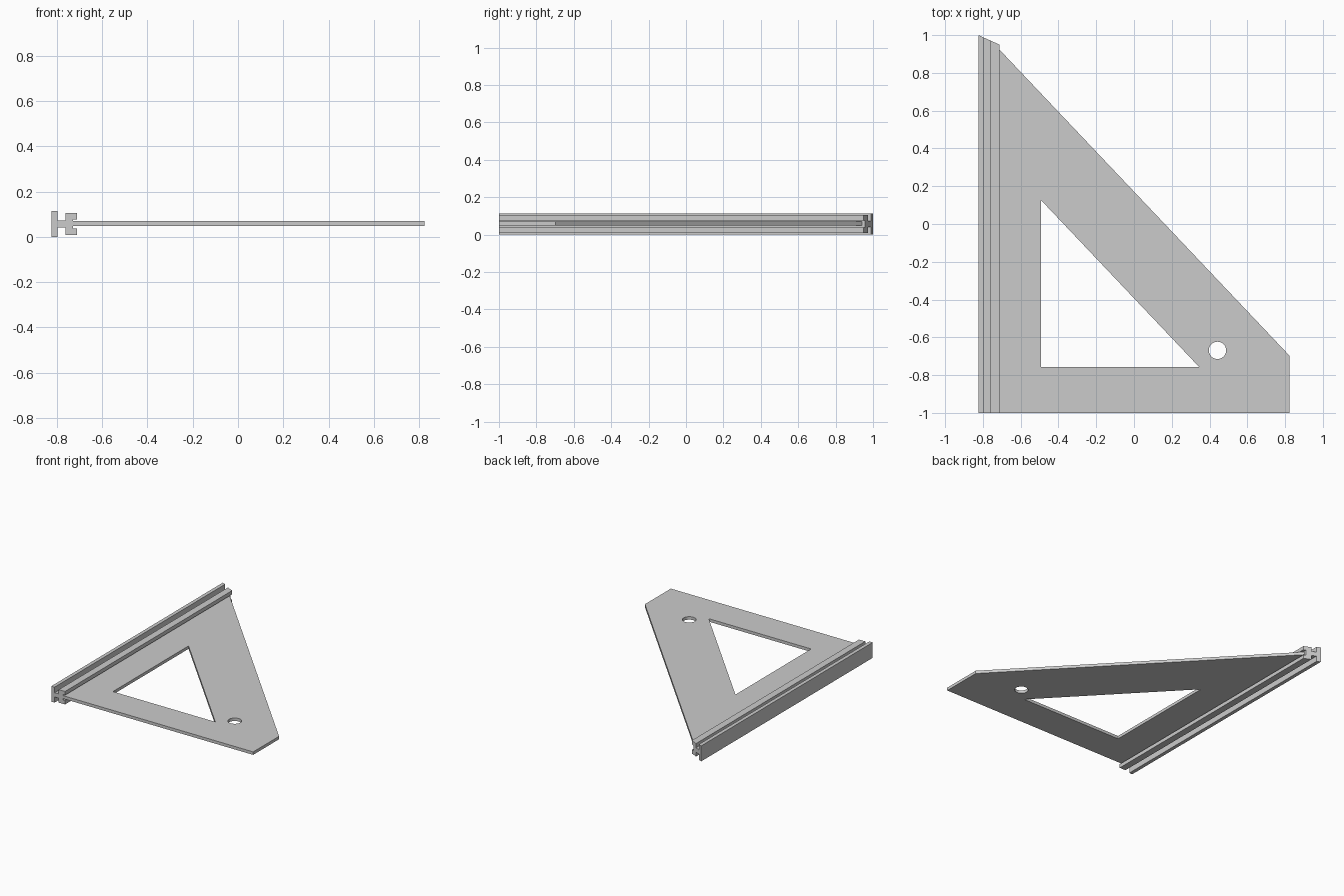
import bpy, bmesh, math

if "Cube" in bpy.data.objects:
    bpy.data.objects.remove(bpy.data.objects["Cube"])


def add_object(name, bm):
    bmesh.ops.recalc_face_normals(bm, faces=bm.faces)
    mesh = bpy.data.meshes.new(name)
    bm.to_mesh(mesh)
    bm.free()
    obj = bpy.data.objects.new(name, mesh)
    bpy.context.collection.objects.link(obj)
    return obj


def add_loop(bm, points):
    verts = [bm.verts.new(p) for p in points]
    for a, b in zip(verts, verts[1:] + verts[:1]):
        bm.edges.new((a, b))
    return verts


def extrude_all(bm, offset):
    geom = bmesh.ops.extrude_face_region(bm, geom=bm.faces[:])["geom"]
    moved = [g for g in geom if isinstance(g, bmesh.types.BMVert)]
    bmesh.ops.translate(bm, verts=moved, vec=offset)
    return moved


# Fence rail: half profile (x, height above mid-plane), mirrored in z
MID = 0.059
half = [(-0.824, 0.057), (-0.797, 0.057), (-0.797, 0.016), (-0.763, 0.016),
        (-0.763, 0.048), (-0.712, 0.048), (-0.712, 0.02), (-0.73, 0.02)]
profile = half + [(x, -h) for x, h in reversed(half)]
bm = bmesh.new()
bm.faces.new([bm.verts.new((x, -1, MID + h)) for x, h in profile])
far_end = extrude_all(bm, (0, 2, 0))
# Slanted far end of the rail
for v in far_end:
    v.co.y = 1 - 0.45 * (v.co.x + 0.824)
bm.normal_update()
add_object("fence_rail", bm).location.z = -0.002

# Plate with triangular window and round hanging hole
bm = bmesh.new()
z = 0.048
add_loop(bm, [(-0.731, -1, z), (0.824, -1, z), (0.824, -0.698, z), (-0.731, 0.943, z)])
add_loop(bm, [(-0.492, -0.756, z), (0.344, -0.756, z), (-0.492, 0.126, z)])
angles = [2 * math.pi * i / 32 for i in range(32)]
add_loop(bm, [(0.442 + 0.046 * math.cos(a), -0.669 + 0.046 * math.sin(a), z) for a in angles])
bmesh.ops.triangle_fill(bm, use_beauty=True, edges=bm.edges[:], normal=(0, 0, 1))
extrude_all(bm, (0, 0, 0.022))
plate = add_object("triangular_plate", bm)

# Smooth hole wall, crisp edges elsewhere
bpy.context.view_layer.objects.active = plate
plate.select_set(True)
bpy.ops.object.shade_smooth_by_angle(angle=math.radians(30))
